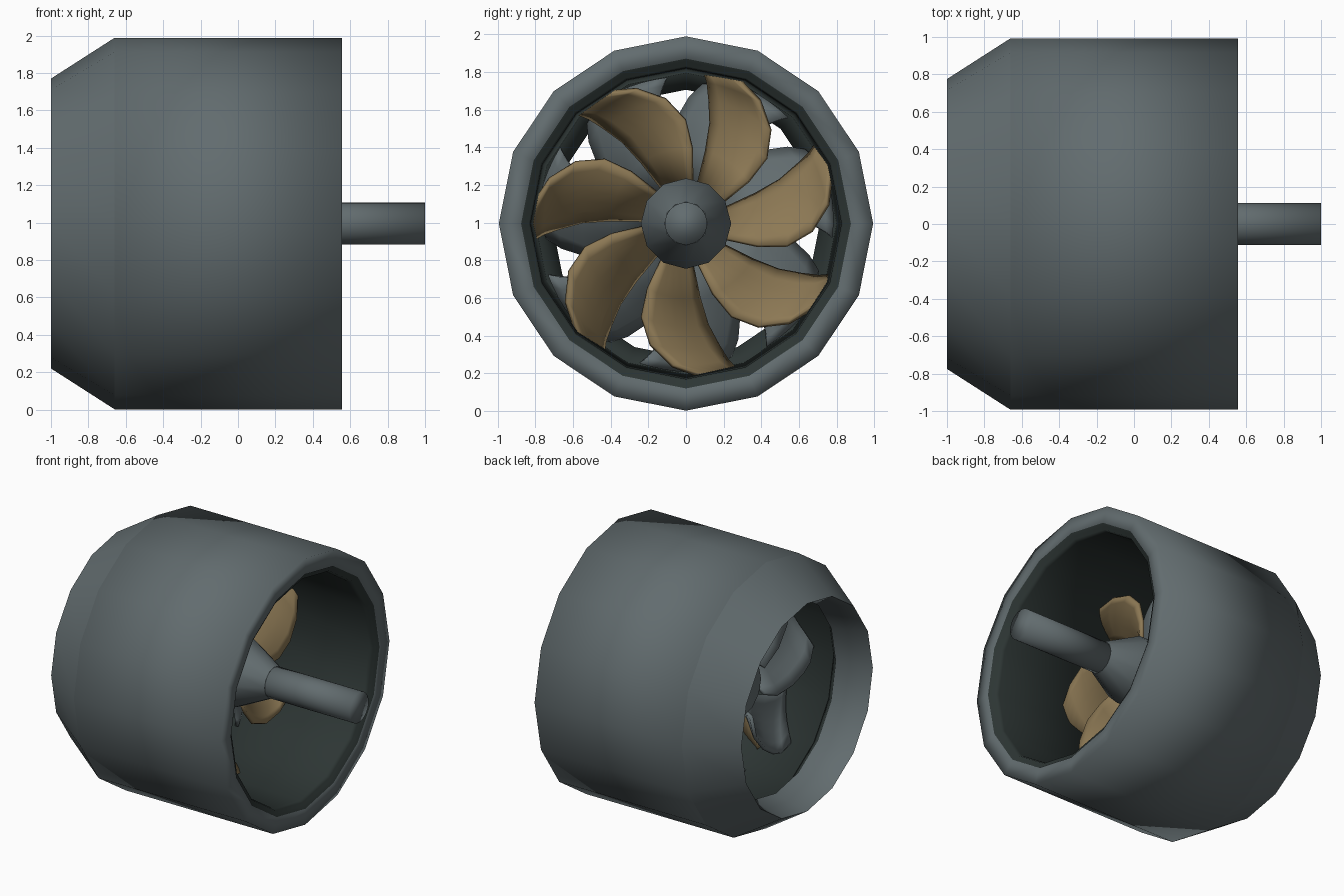
import bpy, bmesh, math

cube = bpy.data.objects.get("Cube")
if cube:
    bpy.data.objects.remove(cube)

CENTRE_Z = 0.995
BLADES = 7


def material(name, colour):
    mat = bpy.data.materials.new(name)
    mat.use_nodes = True
    mat.diffuse_color = (*colour, 1)
    bsdf = mat.node_tree.nodes["Principled BSDF"]
    bsdf.inputs["Base Color"].default_value = (*colour, 1)
    bsdf.inputs["Roughness"].default_value = 0.6
    return mat


steel = material("dark steel", (0.122, 0.15, 0.158))
lining = material("black green lining", (0.026, 0.036, 0.034))
brass = material("brass", (0.265, 0.19, 0.09))


def finish(name, bm, mats, angle):
    bmesh.ops.recalc_face_normals(bm, faces=bm.faces)
    mesh = bpy.data.meshes.new(name)
    bm.to_mesh(mesh)
    bm.free()
    for mat in mats:
        mesh.materials.append(mat)
    obj = bpy.data.objects.new(name, mesh)
    obj.location.z = CENTRE_Z
    bpy.context.collection.objects.link(obj)
    bpy.ops.object.select_all(action="DESELECT")
    obj.select_set(True)
    bpy.context.view_layer.objects.active = obj
    bpy.ops.object.shade_smooth_by_angle(angle=math.radians(angle))
    return obj


def ring_point(x, r, degrees):
    a = math.radians(degrees)
    return (x, r * math.cos(a), r * math.sin(a))


def revolve(name, profile, sides, mats, angle, closed=False, lined=()):
    """Turn an (x, radius) profile about x; lined bands take the second material."""
    bm = bmesh.new()
    rings = [[bm.verts.new(ring_point(x, r, 360 * i / sides)) for i in range(sides)]
             for x, r in profile]
    pairs = list(zip(rings, rings[1:]))
    if closed:
        pairs.append((rings[-1], rings[0]))
    else:
        bm.faces.new(rings[0])
        bm.faces.new(rings[-1])
    for band, (a, b) in enumerate(pairs):
        for i in range(sides):
            j = (i + 1) % sides
            face = bm.faces.new((a[i], a[j], b[j], b[i]))
            face.material_index = int(band in lined)
    return finish(name, bm, mats, angle)


def blade_ring(name, rows, x_centre, pitch, mat, place, columns=6):
    """Swept, pitched blades; each row is radius, first and last angle."""
    bm = bmesh.new()
    for k in range(BLADES):
        grid = []
        for r, first, last in rows:
            line = []
            for c in range(columns + 1):
                t = c / columns
                camber = 0.04 * math.sin(math.pi * t)
                x = x_centre + pitch * (0.5 - t) + camber
                degrees = place(first + (last - first) * t) + 360 * k / BLADES
                line.append(bm.verts.new(ring_point(x, r, degrees)))
            grid.append(line)
        for low, high in zip(grid, grid[1:]):
            for c in range(columns):
                bm.faces.new((low[c], low[c + 1], high[c + 1], high[c]))
    obj = finish(name, bm, [mat], 50)
    thick = obj.modifiers.new("thickness", "SOLIDIFY")
    thick.thickness = 0.025
    thick.offset = 0
    return obj


# Duct tube with dark bore and stepped outlet lip
revolve("duct_tube", [
    (-0.66, 0.993), (0.555, 0.993), (0.555, 0.875),
    (0.53, 0.86), (0.53, 0.835), (0.5, 0.825), (-0.66, 0.80),
], 16, [steel, lining], 95, closed=True, lined=range(2, 6))

# Tapered nose ring with converging inlet
revolve("nose_ring", [
    (-1, 0.775), (-0.66, 0.993), (-0.66, 0.80), (-0.74, 0.71),
], 16, [steel, lining], 95, closed=True, lined=[2])

# Hub and drive shaft
revolve("hub", [
    (-0.48, 0.2), (-0.44, 0.235), (0.05, 0.24), (0.3, 0.115),
], 12, [steel], 40)
revolve("drive_shaft", [(0.2, 0.112), (1, 0.112)], 32, [steel], 95)

# Brass rotor blades
blade_ring("rotor_blades", [
    (0.22, 30, 72), (0.4, 34, 74), (0.55, 39, 76),
    (0.67, 48, 79), (0.76, 59, 81), (0.82, 71, 83),
], -0.17, 0.25, brass, lambda a: a)

# Steel guide blades behind, swept the other way
blade_ring("guide_blades", [
    (0.22, 30, 72), (0.4, 32, 76), (0.55, 40, 80),
    (0.67, 47, 84), (0.74, 52, 87), (0.78, 60, 89),
], -0.41, -0.2, steel, lambda a: 135 - a)
